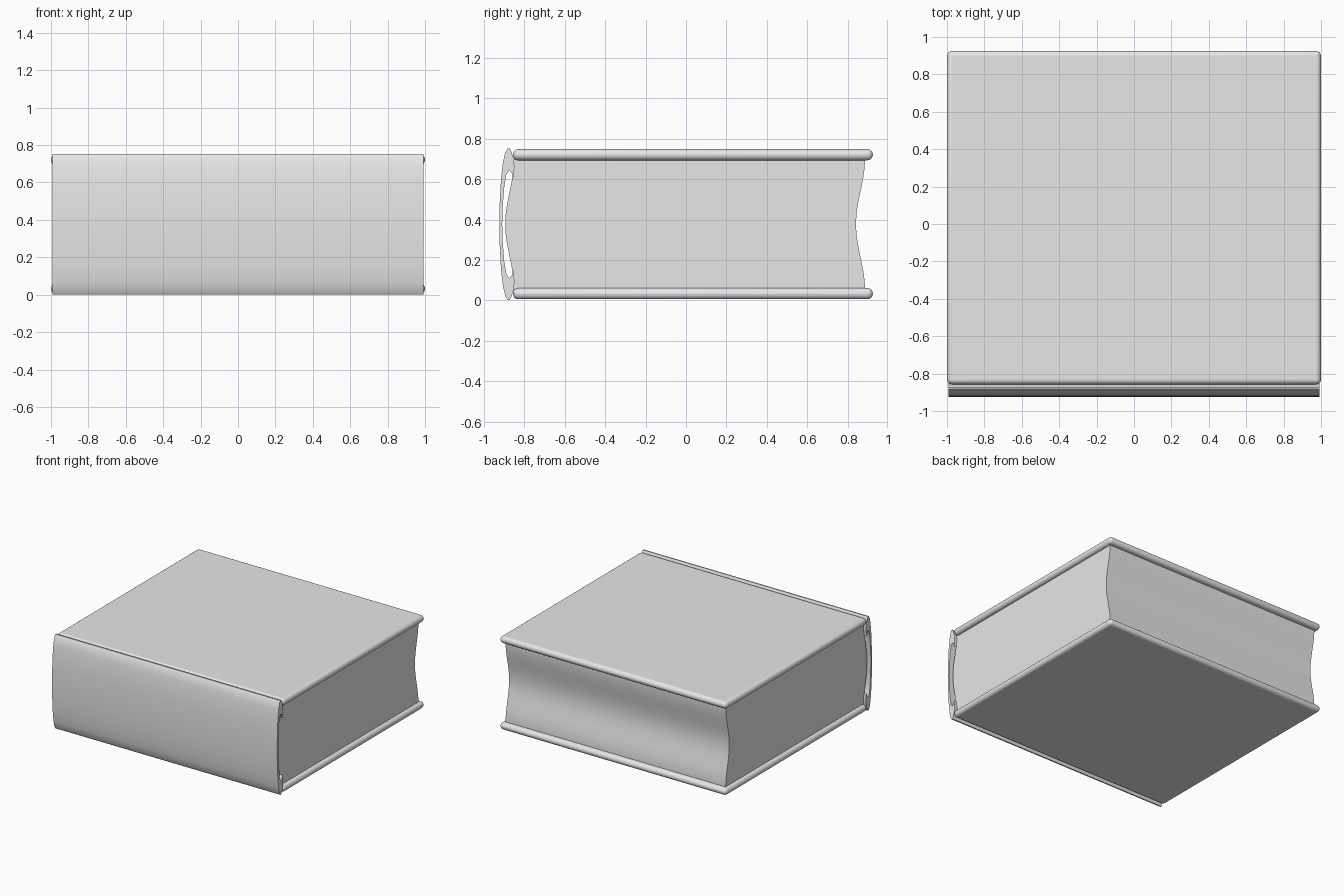
import bpy, bmesh, math

cube = bpy.data.objects.get("Cube")
if cube:
    bpy.data.objects.remove(cube, do_unlink=True)

grey = bpy.data.materials.new("plain_grey")
grey.use_nodes = True
colour = (0.8, 0.8, 0.8, 1)
grey.diffuse_color = colour
grey.node_tree.nodes["Principled BSDF"].inputs["Base Color"].default_value = colour

MID = 0.377  # half height of the closed book


def extrude_profile(name, points, half_width):
    """Sweep a closed (y, z) outline along x."""
    bm = bmesh.new()
    face = bm.faces.new([bm.verts.new((-half_width, y, z)) for y, z in points])
    out = bmesh.ops.extrude_face_region(bm, geom=[face])
    moved = [v for v in out["geom"] if isinstance(v, bmesh.types.BMVert)]
    bmesh.ops.translate(bm, verts=moved, vec=(2 * half_width, 0, 0))
    bmesh.ops.recalc_face_normals(bm, faces=bm.faces)
    mesh = bpy.data.meshes.new(name)
    bm.to_mesh(mesh)
    bm.free()
    obj = bpy.data.objects.new(name, mesh)
    bpy.context.collection.objects.link(obj)
    return obj


def finish(obj, angle):
    obj.data.materials.append(grey)
    bpy.ops.object.select_all(action="DESELECT")
    obj.select_set(True)
    bpy.context.view_layer.objects.active = obj
    bpy.ops.object.shade_smooth_by_angle(angle=math.radians(angle))


# Two boards with fully rounded edges
for name, z in (("bottom_cover", 0.033), ("top_cover", 2 * MID - 0.033)):
    bpy.ops.mesh.primitive_cube_add(size=1, location=(0, 0.034, z))
    board = bpy.context.object
    board.name = name
    board.scale = (2, 1.782, 0.055)
    bpy.ops.object.transform_apply(location=False, rotation=False, scale=True)
    bevel = board.modifiers.new("round_edges", "BEVEL")
    bevel.width = 0.027
    bevel.segments = 6
    finish(board, 40)

# Page block: hollow fore edge and a matching rounded back
steps = 24
curve = []
for i in range(steps + 1):
    t = 2 * i / steps - 1
    curve.append((0.864 - 0.022 * math.cos(math.pi * t), MID + 0.325 * t))
back = [(y - 1.737, z) for y, z in reversed(curve)]
finish(extrude_profile("pages", curve + back, 0.97), 40)

# Spine: thin bowed shell whose ends curl inward into hooks
outer = [(-0.924, MID), (-0.922, 0.49), (-0.916, 0.6), (-0.906, 0.685),
         (-0.894, 0.735), (-0.883, 0.752), (-0.873, 0.752), (-0.864, 0.735)]
inner = [(-0.853, 0.7), (-0.849, 0.66), (-0.855, 0.605), (-0.863, 0.632),
         (-0.876, 0.643), (-0.889, 0.625), (-0.9, 0.56), (-0.907, 0.47),
         (-0.91, MID)]
upper = outer + inner
lower = [(y, 2 * MID - z) for y, z in reversed(upper[1:-1])]
finish(extrude_profile("spine", upper + lower, 0.992), 50)
